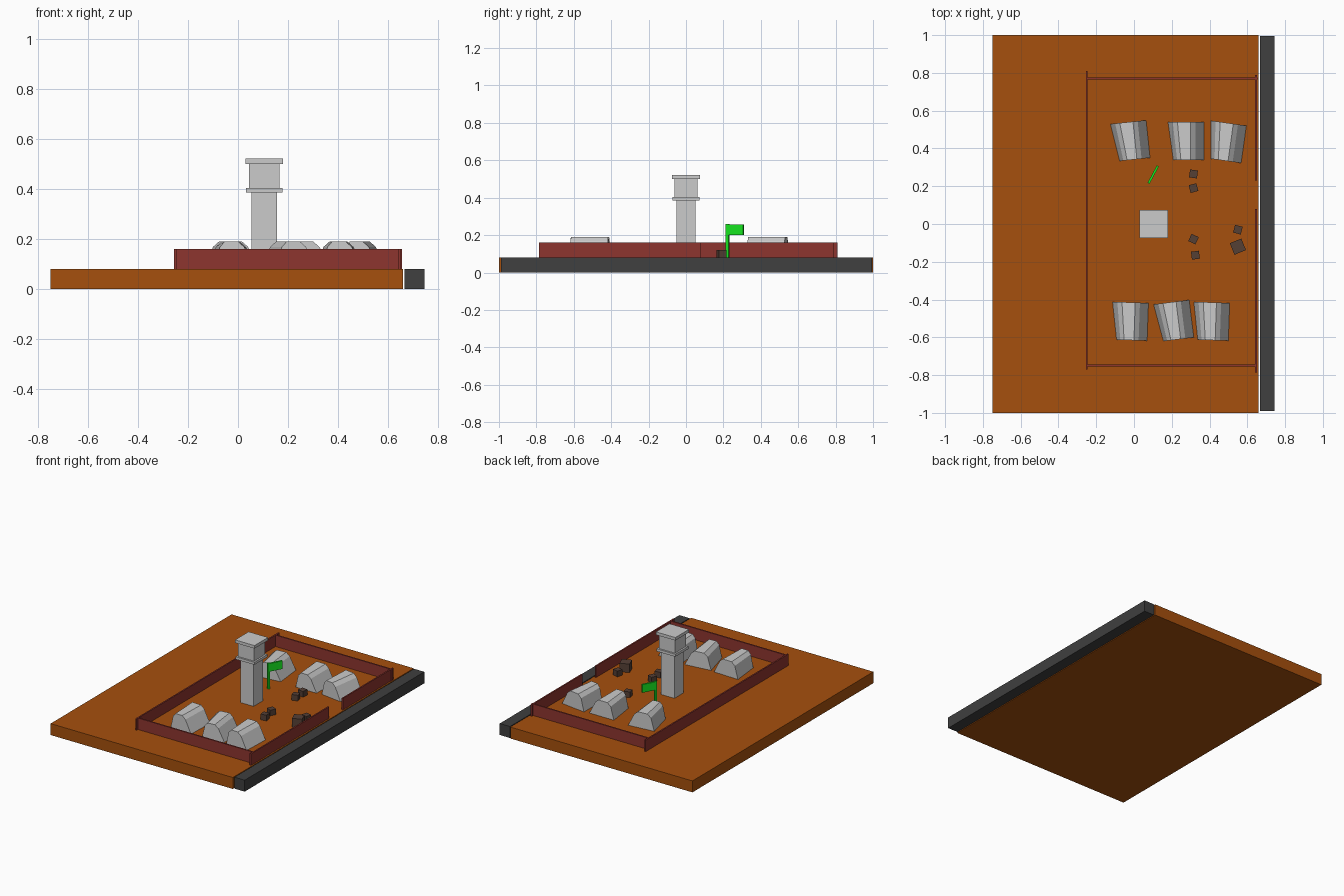
import bpy, math
from mathutils import Matrix

if "Cube" in bpy.data.objects:
    bpy.data.objects.remove(bpy.data.objects["Cube"])

def mat(name, rgb):
    m = bpy.data.materials.new(name)
    m.diffuse_color = (*rgb, 1)
    m.use_nodes = True
    m.node_tree.nodes["Principled BSDF"].inputs["Base Color"].default_value = m.diffuse_color
    return m

EARTH = mat("earth", (0.38, 0.08, 0.004))
ASPHALT = mat("asphalt", (0.05, 0.05, 0.05))
BRICK = mat("brick", (0.27, 0.035, 0.028))
WOOD = mat("wood", (0.09, 0.05, 0.036))
GREEN = mat("green", (0.008, 0.8, 0.015))
Z0 = 0.08  # top of the ground

def mesh(name, verts, faces, m=None):
    me = bpy.data.meshes.new(name)
    me.from_pydata(verts, [], faces)
    me.update()
    ob = bpy.data.objects.new(name, me)
    bpy.context.collection.objects.link(ob)
    if m:
        me.materials.append(m)
    return ob

def box(name, x0, x1, y0, y1, z0, z1, m=None):
    v = [(x, y, z) for z in (z0, z1) for x, y in ((x0, y0), (x1, y0), (x1, y1), (x0, y1))]
    f = [(3, 2, 1, 0), (4, 5, 6, 7)] + [(i, (i + 1) % 4, (i + 1) % 4 + 4, i + 4) for i in range(4)]
    return mesh(name, v, f, m)

def place(ob, x, y, deg):
    ob.data.transform(Matrix.Translation((x, y, 0)) @ Matrix.Rotation(math.radians(deg), 4, 'Z'))

# ground and road
box("ground", -0.75, 0.66, -1, 1, 0, Z0, EARTH)
box("road", 0.666, 0.745, -0.99, 0.995, 0, Z0, ASPHALT)

# compound walls, with a gate gap on the road side
T = 0.005
for name, x0, x1, y0, y1 in (
        ("west_wall", -0.25 - T, -0.25 + T, -0.77, 0.81),
        ("south_wall", -0.25, 0.65, -0.75 - T, -0.75 + T),
        ("north_wall", -0.25, 0.655, 0.77 - T, 0.77 + T),
        ("east_wall_south", 0.645 - T, 0.645 + T, -0.785, 0.08),
        ("east_wall_north", 0.645 - T, 0.645 + T, 0.23, 0.79)):
    box(name, x0, x1, y0, y1, Z0, 0.16, BRICK)

# watchtower
for name, r, z0, z1 in (("tower_shaft", 0.051, Z0, 0.385), ("tower_collar", 0.073, 0.385, 0.403),
                        ("tower_cabin", 0.061, 0.403, 0.5), ("tower_roof", 0.075, 0.5, 0.521)):
    box(name, 0.105 - r, 0.105 + r, -r, r, z0, z1)

# huts: chamfered section, left side pulled in at the front end
BACK = [(-0.095, 0), (-0.07, 0.088), (-0.045, 0.11), (0.025, 0.11), (0.05, 0.088), (0.095, 0)]
FRONT = [(-0.067, 0), (-0.047, 0.088), (-0.027, 0.11)] + BACK[3:]
n = len(BACK)
HUTS = [(-0.02, 0.44, 6), (0.275, 0.44, 0), (0.487, 0.435, -8),
        (-0.022, -0.515, -2), (0.21, -0.513, 7), (0.408, -0.515, -2)]
for i, (x, y, a) in enumerate(HUTS):
    v = [(px, -0.1, Z0 + pz) for px, pz in FRONT] + [(px, 0.1, Z0 + pz) for px, pz in BACK]
    f = [tuple(range(n))[::-1], tuple(range(n, 2 * n))]
    f += [(k, (k + 1) % n, (k + 1) % n + n, k + n) for k in range(n)]
    f = [q[::-1] for q in f]
    place(mesh(f"hut_{i + 1}", v, f), x, y, a)

# crates
CRATES = [(0.315, 0.265, 0.021, 0.04, -8), (0.315, 0.19, 0.021, 0.04, 15),
          (0.315, -0.08, 0.021, 0.04, -25), (0.325, -0.165, 0.021, 0.04, 8),
          (0.55, -0.03, 0.021, 0.04, -15), (0.55, -0.12, 0.033, 0.06, 22)]
for i, (x, y, r, h, a) in enumerate(CRATES):
    place(box(f"crate_{i + 1}", -r, r, -r, r, Z0, Z0 + h, WOOD), x, y, a)

# flag on its pole
for name, x1, z0, z1 in (("flag_pole", 0.016, Z0, 0.26), ("flag_cloth", 0.105, 0.2, 0.257)):
    x0 = 0 if name == "flag_pole" else 0.016
    place(box(name, x0, x1, -0.006, 0.006, z0, z1, GREEN), 0.077, 0.215, 62)
